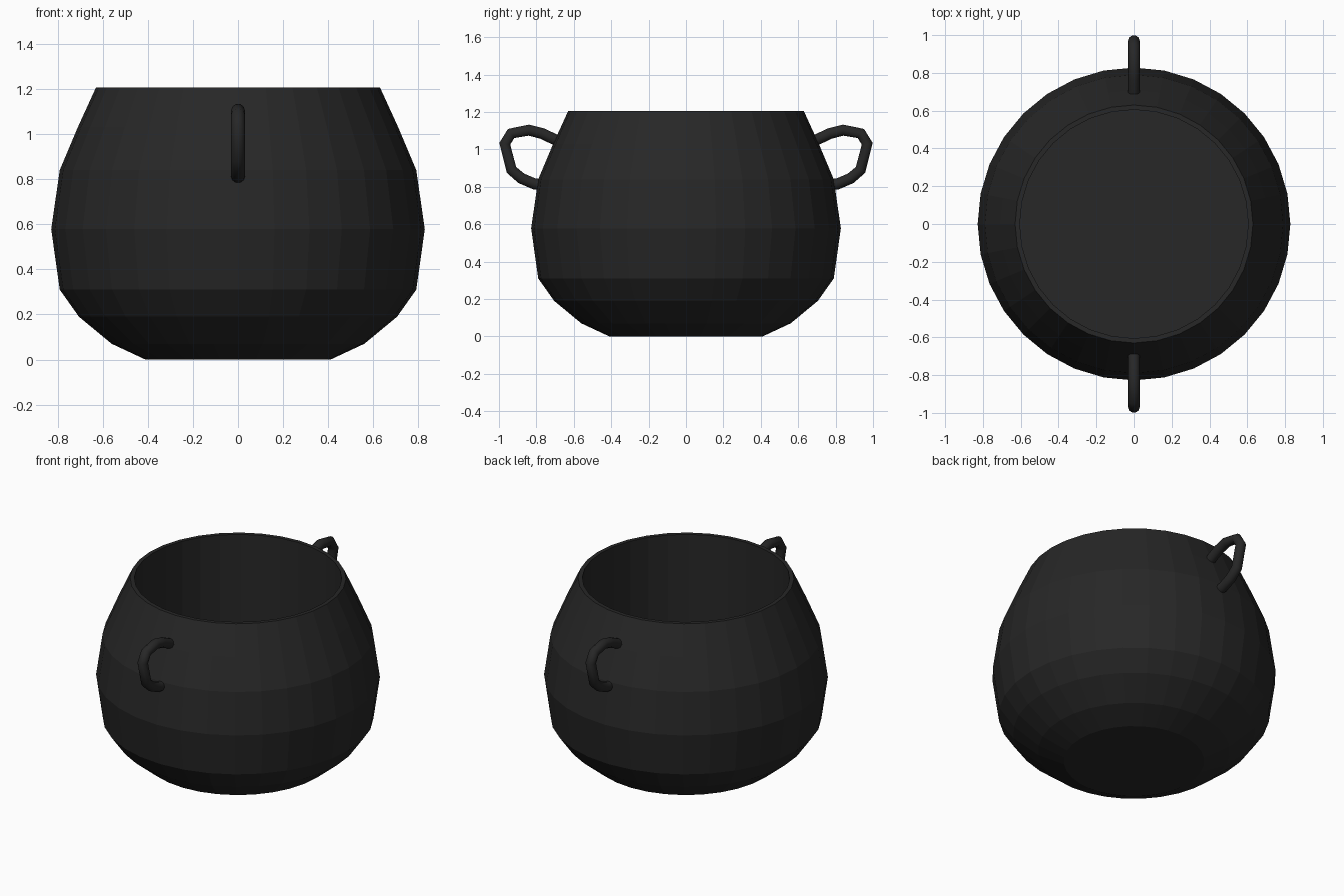
import bpy, bmesh
from math import pi, cos, sin

if "Cube" in bpy.data.objects:
    bpy.data.objects.remove(bpy.data.objects["Cube"])

iron = bpy.data.materials.new("black_iron")
iron.diffuse_color = (0.02, 0.02, 0.02, 1)
iron.use_nodes = True
iron.node_tree.nodes["Principled BSDF"].inputs["Base Color"].default_value = iron.diffuse_color
SIDES = 32

# Pot body: outer wall, rim, straight inner wall (radius, height)
profile = [(0.41, 0), (0.56, 0.07), (0.705, 0.19), (0.79, 0.31), (0.828, 0.578),
           (0.79, 0.84), (0.71, 1.03), (0.63, 1.205), (0.605, 1.205), (0.605, 0.25)]
bm = bmesh.new()
rings = [[bm.verts.new((r * cos(2 * pi * i / SIDES), r * sin(2 * pi * i / SIDES), z))
          for i in range(SIDES)] for r, z in profile]
for low, high in zip(rings, rings[1:]):
    for i in range(SIDES):
        j = (i + 1) % SIDES
        bm.faces.new((low[i], low[j], high[j], high[i]))
# Underside and inner floor
bm.faces.new(rings[0][::-1])
bm.faces.new(rings[-1])
bmesh.ops.recalc_face_normals(bm, faces=bm.faces)
mesh = bpy.data.meshes.new("pot_body")
bm.to_mesh(mesh)
bm.free()
mesh.materials.append(iron)
bpy.context.collection.objects.link(bpy.data.objects.new("pot_body", mesh))

# Loop handles: round bar swept along a bent path (distance out, height)
path = [(0.685, 1.045), (0.77, 1.085), (0.84, 1.103), (0.935, 1.085), (0.969, 1.03),
        (0.933, 0.89), (0.88, 0.845), (0.81, 0.815), (0.77, 0.812)]


def handle(name, side):
    curve = bpy.data.curves.new(name, 'CURVE')
    curve.dimensions = '3D'
    curve.bevel_depth = 0.031
    curve.bevel_resolution = 3
    curve.use_fill_caps = True
    spline = curve.splines.new('POLY')
    spline.points.add(len(path) - 1)
    for point, (y, z) in zip(spline.points, path):
        point.co = (0, side * y, z, 1)
    spline.use_smooth = True
    curve.materials.append(iron)
    bpy.context.collection.objects.link(bpy.data.objects.new(name, curve))


handle("front_handle", -1)
handle("back_handle", 1)
